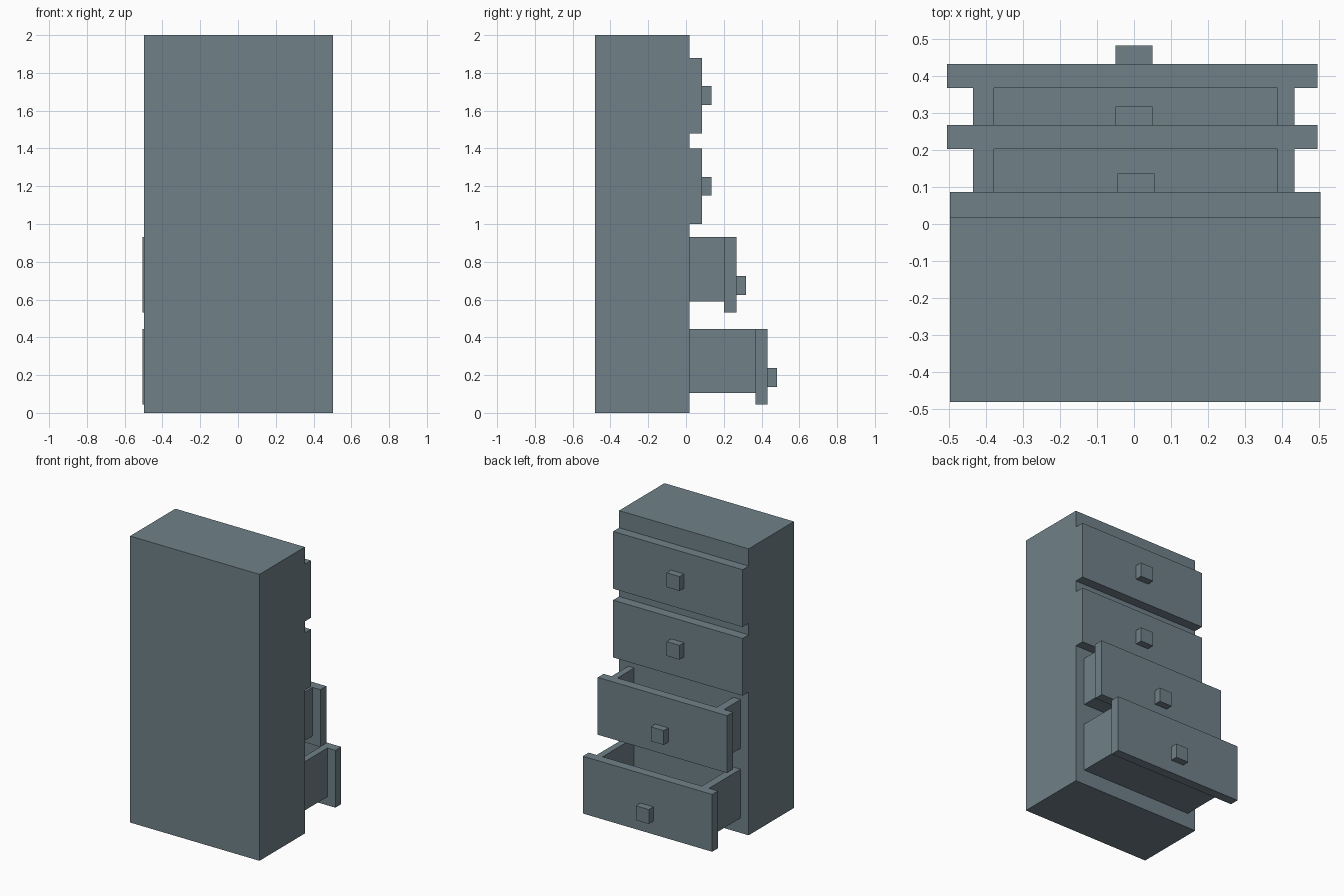
import bpy, bmesh
from mathutils import Vector

if "Cube" in bpy.data.objects:
    bpy.data.objects.remove(bpy.data.objects["Cube"])

# Blue-grey paint for every part
paint = bpy.data.materials.new("blue_grey_paint")
paint.diffuse_color = (0.16, 0.22, 0.25, 1)
paint.use_nodes = True
paint.node_tree.nodes["Principled BSDF"].inputs["Base Color"].default_value = paint.diffuse_color


def finish(name, bm):
    """Turn a bmesh into a painted object."""
    mesh = bpy.data.meshes.new(name)
    bm.to_mesh(mesh)
    bm.free()
    mesh.materials.append(paint)
    bpy.context.collection.objects.link(bpy.data.objects.new(name, mesh))


def box(name, x0, x1, y0, y1, z0, z1):
    """Axis-aligned box from its limits."""
    bm = bmesh.new()
    bmesh.ops.create_cube(bm, size=1)
    for v in bm.verts:
        v.co = Vector((x0 + (v.co.x + 0.5) * (x1 - x0),
                       y0 + (v.co.y + 0.5) * (y1 - y0),
                       z0 + (v.co.z + 0.5) * (z1 - z0)))
    finish(name, bm)


def tray(name, x0, x1, y0, y1, z0, z1, left, right, floor):
    """Drawer body: one U-shaped section run along y."""
    profile = [(x0, z1), (x0, z0), (x1, z0), (x1, z1), (x1 - right, z1),
               (x1 - right, z0 + floor), (x0 + left, z0 + floor), (x0 + left, z1)]
    bm = bmesh.new()
    face = bm.faces.new([bm.verts.new((x, y0, z)) for x, z in profile])
    ext = bmesh.ops.extrude_face_region(bm, geom=[face])
    moved = [v for v in ext["geom"] if isinstance(v, bmesh.types.BMVert)]
    bmesh.ops.translate(bm, verts=moved, vec=(0, y1 - y0, 0))
    bmesh.ops.recalc_face_normals(bm, faces=bm.faces)
    finish(name, bm)


FACE_Y = 0.019   # front plane of the cabinet
PANEL = 0.065    # drawer front thickness

# Cabinet carcass
box("cabinet", -0.497, 0.503, -0.481, FACE_Y, 0, 2)

# Drawers: name, x offset, knob x, back of front panel, panel bottom, knob height
drawers = [
    ("top_drawer", 0.003, 0.005, 0.021, 1.48, 1.68),
    ("upper_drawer", 0.003, 0.005, 0.021, 1.00, 1.20),
    ("lower_drawer", -0.005, 0, 0.202, 0.532, 0.675),
    ("bottom_drawer", -0.005, 0, 0.367, 0.045, 0.187),
]
for name, dx, kx, y, z, knob_z in drawers:
    front_y = y + PANEL
    is_open = y > 0.1
    back_y = y if is_open else FACE_Y
    box(name + "_front", dx - 0.5, dx + 0.5, back_y, front_y, z, z + 0.4)
    box(name + "_knob", kx - 0.05, kx + 0.05, front_y, front_y + 0.05,
        knob_z - 0.05, knob_z + 0.05)
    # Open drawers show their body
    if is_open:
        tray(name + "_body", -0.435, 0.433, FACE_Y, y, z + 0.059, z + 0.4,
             0.057, 0.046, 0.05)
